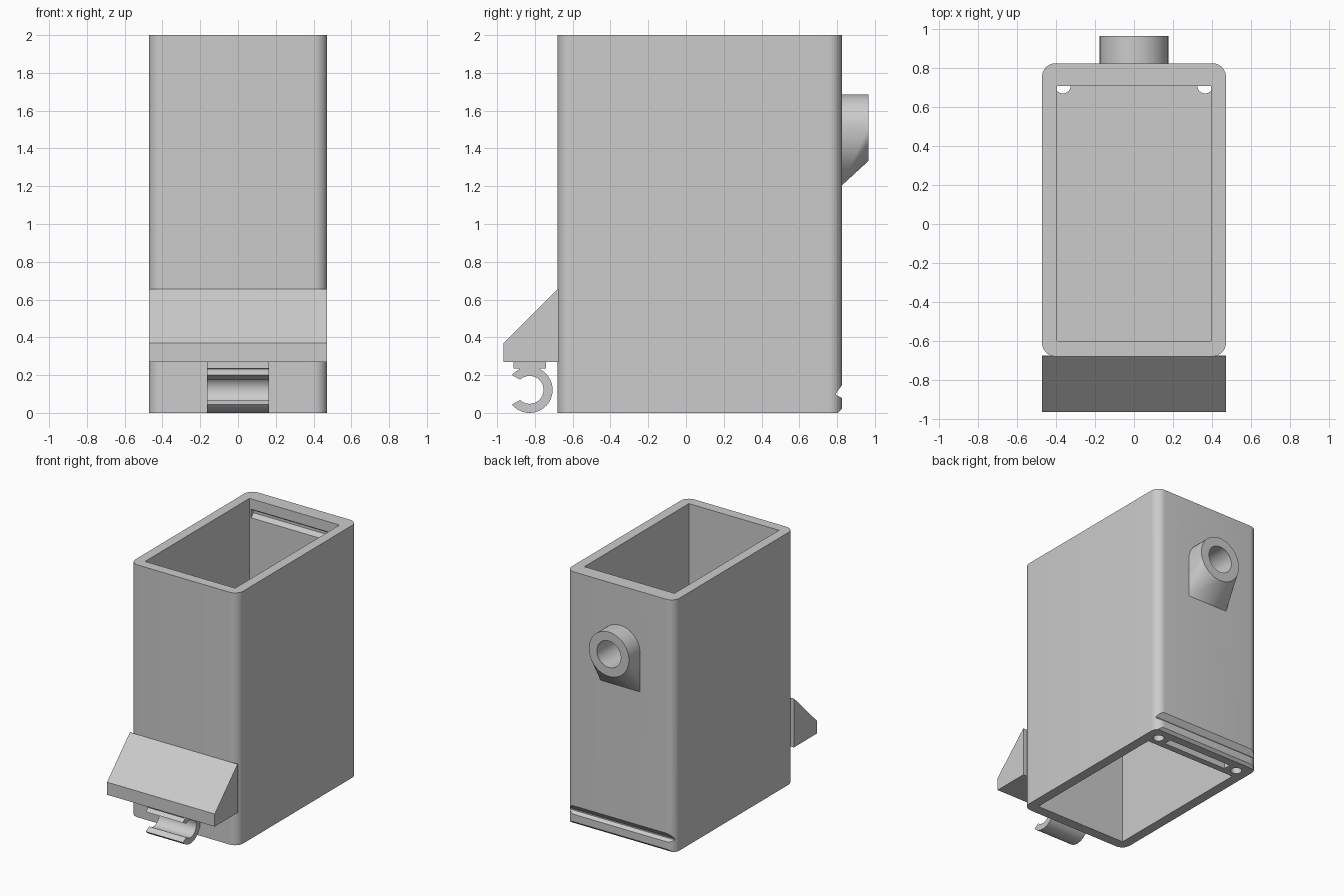
import bpy, bmesh
from math import sin, cos, pi, radians
from mathutils import Matrix

cube = bpy.data.objects.get("Cube")
if cube:
    bpy.data.objects.remove(cube, do_unlink=True)

grey = bpy.data.materials.new("plain grey")
grey.use_nodes = True
COLOUR = (0.6, 0.6, 0.6, 1)
grey.diffuse_color = COLOUR
grey.node_tree.nodes["Principled BSDF"].inputs["Base Color"].default_value = COLOUR


def finish(bm, name):
    """Turn a bmesh into a named grey object."""
    bmesh.ops.recalc_face_normals(bm, faces=bm.faces)
    mesh = bpy.data.meshes.new(name)
    bm.to_mesh(mesh)
    bm.free()
    mesh.materials.append(grey)
    obj = bpy.data.objects.new(name, mesh)
    bpy.context.collection.objects.link(obj)
    return obj


def box(name, x0, x1, y0, y1, z0, z1, radius=0):
    """Box between limits, with optional rounded upright edges."""
    bm = bmesh.new()
    bmesh.ops.create_cube(bm, size=1)
    for v in bm.verts:
        v.co = (x1 if v.co.x > 0 else x0, y1 if v.co.y > 0 else y0, z1 if v.co.z > 0 else z0)
    if radius:
        upright = [e for e in bm.edges if abs(e.verts[0].co.z - e.verts[1].co.z) > 0.01]
        bmesh.ops.bevel(bm, geom=upright, offset=radius, segments=10, profile=0.5, affect='EDGES')
    return finish(bm, name)


def prism(name, outline, x0, x1):
    """Extrude a (y, z) outline along x."""
    bm = bmesh.new()
    face = bm.faces.new([bm.verts.new((x0, y, z)) for y, z in outline])
    new = bmesh.ops.extrude_face_region(bm, geom=[face])["geom"]
    moved = [g for g in new if isinstance(g, bmesh.types.BMVert)]
    bmesh.ops.translate(bm, verts=moved, vec=(x1 - x0, 0, 0))
    return finish(bm, name)


def rod(name, radius, length, centre, turn=Matrix()):
    bm = bmesh.new()
    bmesh.ops.create_cone(bm, cap_ends=True, segments=40, radius1=radius, radius2=radius,
                          depth=length, matrix=Matrix.Translation(centre) @ turn)
    return finish(bm, name)


def cut(target, cutter):
    """Subtract the cutter and remove it."""
    mod = target.modifiers.new("cut", 'BOOLEAN')
    mod.operation, mod.solver, mod.object = 'DIFFERENCE', 'EXACT', cutter
    cutter.hide_render = True
    bpy.context.view_layer.objects.active = target
    bpy.ops.object.modifier_apply(modifier=mod.name)
    bpy.data.objects.remove(cutter, do_unlink=True)


HALF, FRONT, BACK = 0.472, -0.68, 0.825
INNER = 0.395

# Tall housing, hollow from above and below with a floor in between
housing = box("housing", -HALF, HALF, FRONT, BACK, 0, 2, 0.07)
cut(housing, box("upper_cavity", -INNER, INNER, -0.6, 0.708, 1.04, 2.1))
cut(housing, box("lower_cavity", -INNER, INNER, -0.6, 0.63, -0.1, 0.98))

# Pin holes and slot in the thick lower back wall
for side in (-1, 1):
    cut(housing, rod("pin_hole", 0.04, 1.4, (side * 0.365, 0.71, 0.5)))
cut(housing, box("back_slot", -0.28, 0.28, 0.68, 0.74, -0.1, 0.12))

# Latch grooves: outside at the foot, inside near the rim, and the foot chamfer
cut(housing, prism("outer_groove", [(0.85, 0.18), (0.795, 0.105), (0.795, 0.095), (0.85, 0.065)], -0.6, 0.6))
cut(housing, prism("foot_chamfer", [(0.80, -0.005), (0.85, 0.045), (0.85, -0.05), (0.80, -0.05)], -0.6, 0.6))
cut(housing, prism("inner_groove", [(0.69, 1.93), (0.735, 1.90), (0.735, 1.88), (0.69, 1.83)], -0.38, 0.38))

# Round spout on the back, blended down into the wall
SPOUT_Z, SPOUT_R, SPOUT_END = 1.51, 0.176, 0.966
bm = bmesh.new()
for y in (BACK - 0.01, SPOUT_END):
    for i in range(48):
        a = 2 * pi * i / 48
        bm.verts.new((SPOUT_R * cos(a), y, SPOUT_Z + SPOUT_R * sin(a)))
for x in (-SPOUT_R, SPOUT_R):
    bm.verts.new((x, BACK - 0.01, 1.195))
bmesh.ops.convex_hull(bm, input=bm.verts)
bmesh.ops.dissolve_limit(bm, angle_limit=radians(1), verts=bm.verts, edges=bm.edges)
spout = finish(bm, "spout")
along_y = Matrix.Rotation(pi / 2, 4, 'X')
for part in (spout, housing):
    cut(part, rod("spout_bore", 0.105, 0.5, (0, 0.85, SPOUT_Z), along_y))

# Sloped ledge across the front
ledge = prism("front_ledge", [(FRONT + 0.004, 0.27), (-0.966, 0.27), (-0.966, 0.37),
                              (FRONT, 0.655), (FRONT + 0.004, 0.655)], -HALF, HALF)

# Clip under the ledge: mounting pad, neck and open ring
CLIP_Y, CLIP_Z, CLIP_X = -0.828, 0.122, 0.163
pad = prism("clip_pad", [(-0.913, 0.275), (-0.913, 0.235), (-0.742, 0.235), (-0.742, 0.275)], -CLIP_X, CLIP_X)
neck = prism("clip_neck", [(-0.885, 0.238), (-0.87, 0.222), (-0.83, 0.205),
                           (-0.785, 0.222), (-0.77, 0.238)], -CLIP_X, CLIP_X)


def arc(radius, start, end, steps=32):
    angles = [radians(start + (end - start) * i / steps) for i in range(steps + 1)]
    return [(CLIP_Y + radius * cos(a), CLIP_Z + radius * sin(a)) for a in angles]


ring = prism("clip_ring", arc(0.122, -140, 140) + arc(0.074, 133, -133), -CLIP_X, CLIP_X)

# Smooth the curved walls, keep edges crisp
bpy.ops.object.select_all(action='DESELECT')
for obj in (housing, spout, ledge, pad, neck, ring):
    obj.select_set(True)
bpy.context.view_layer.objects.active = housing
bpy.ops.object.shade_smooth_by_angle(angle=radians(25))
